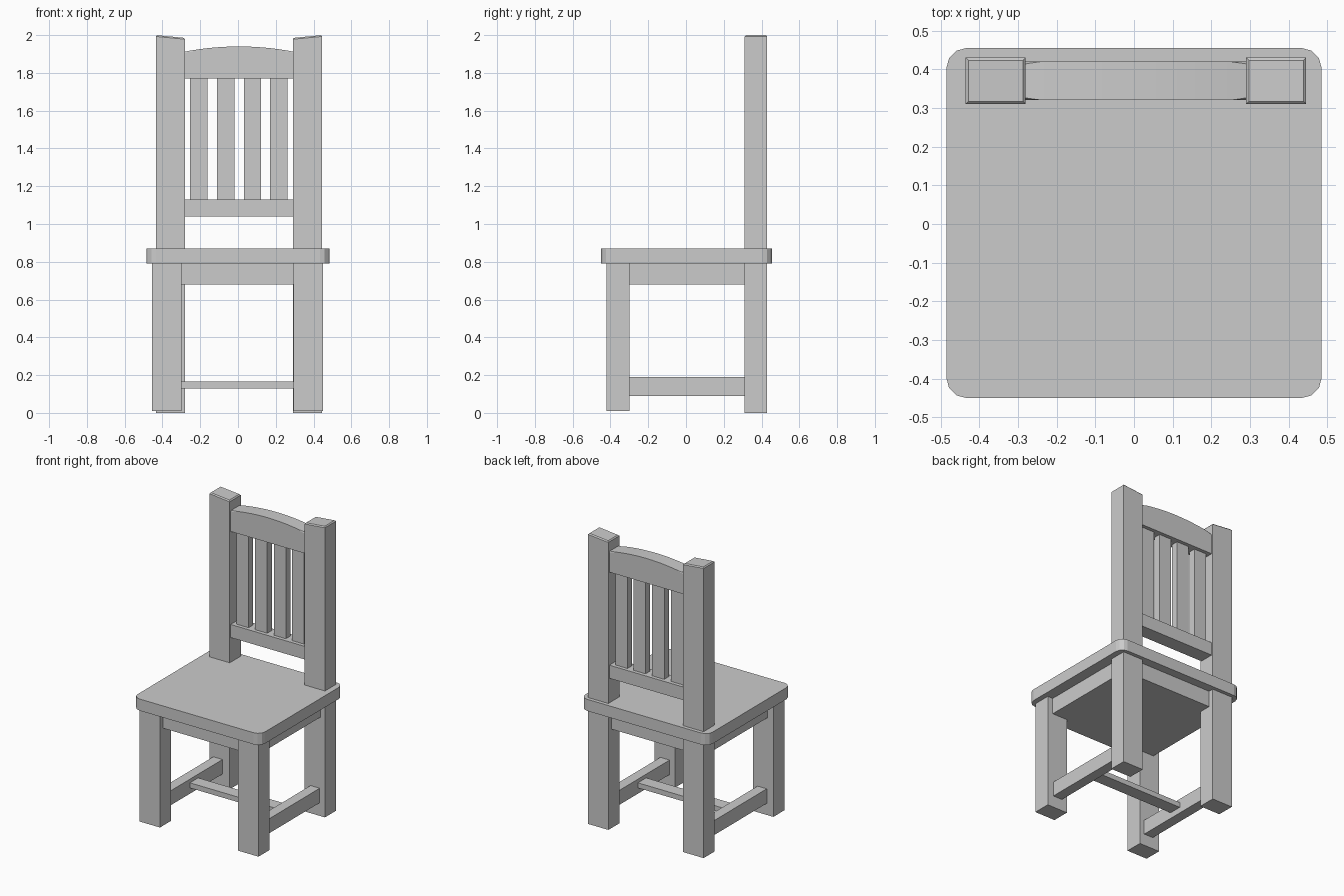
import bpy, bmesh

if "Cube" in bpy.data.objects:
    bpy.data.objects.remove(bpy.data.objects["Cube"])


def finish(name, bm, smooth=False):
    bmesh.ops.recalc_face_normals(bm, faces=bm.faces[:])
    mesh = bpy.data.meshes.new(name)
    bm.to_mesh(mesh)
    bm.free()
    ob = bpy.data.objects.new(name, mesh)
    bpy.context.collection.objects.link(ob)
    if smooth:
        bpy.ops.object.select_all(action='DESELECT')
        ob.select_set(True)
        bpy.context.view_layer.objects.active = ob
        bpy.ops.object.shade_smooth_by_angle(angle=0.4)
    return ob


def prism(outline, y0, y1):
    """Extrude an x-z outline from y0 to y1."""
    bm = bmesh.new()
    face = bm.faces.new([bm.verts.new((x, y0, z)) for x, z in outline])
    geom = bmesh.ops.extrude_face_region(bm, geom=[face])['geom']
    for v in geom:
        if isinstance(v, bmesh.types.BMVert):
            v.co.y = y1
    return bm


def box_mesh(x0, x1, y0, y1, z0, z1):
    return prism([(x0, z0), (x1, z0), (x1, z1), (x0, z1)], y0, y1)


def box(name, *extents):
    return finish(name, box_mesh(*extents))


def bevel(bm, edges, width, segments=1):
    bmesh.ops.bevel(bm, geom=edges, offset=width, offset_type='OFFSET',
                    segments=segments, profile=0.5, affect='EDGES')


# Seat with rounded corners
bm = box_mesh(-0.485, 0.485, -0.45, 0.455, 0.79, 0.87)
upright = [e for e in bm.edges if abs(e.verts[0].co.z - e.verts[1].co.z) > 0.01]
bevel(bm, upright, 0.052, 3)
finish("seat", bm)

# Back posts, tops sloping down towards the middle
for side, outer, inner in (("left", -0.435, -0.28), ("right", 0.445, 0.29)):
    bm = prism([(outer, 0), (inner, 0), (inner, 1.985), (outer, 2.0)], 0.31, 0.43)
    bevel(bm, [e for e in bm.edges if all(v.co.z > 1.9 for v in e.verts)], 0.007)
    finish("back_post_" + side, bm)

# Front legs
for side, x0, x1 in (("left", -0.455, -0.30), ("right", 0.295, 0.45)):
    box("front_leg_" + side, x0, x1, -0.42, -0.30, 0.01, 0.79)

# Solid apron block under the seat
box("apron", -0.41, 0.41, -0.385, 0.395, 0.68, 0.79)

# Side stretchers and flat cross stretcher
for side, x0, x1 in (("left", -0.405, -0.335), ("right", 0.335, 0.405)):
    box("side_stretcher_" + side, x0, x1, -0.30, 0.31, 0.09, 0.19)
box("cross_stretcher", -0.335, 0.335, -0.045, 0.045, 0.13, 0.165)

# Arched top rail
cx, half, n = 0.005, 0.285, 14
arch = [(cx + half * t, 1.94 - 0.027 * t * t)
        for t in (1 - 2 * i / n for i in range(n + 1))]
bm = prism([(-0.28, 1.77), (0.29, 1.77)] + arch, 0.32, 0.42)
bevel(bm, [e for e in bm.edges if all(v.co.z > 1.9 for v in e.verts)
           and abs(e.verts[0].co.y - e.verts[1].co.y) < 0.01], 0.006)
finish("top_rail", bm, smooth=True)

# Lower rail and slats
box("lower_rail", -0.28, 0.29, 0.32, 0.42, 1.04, 1.13)
for i, x in enumerate((-0.207, -0.065, 0.077, 0.215)):
    box(f"back_slat_{i + 1}", x - 0.046, x + 0.046, 0.345, 0.395, 1.13, 1.77)
